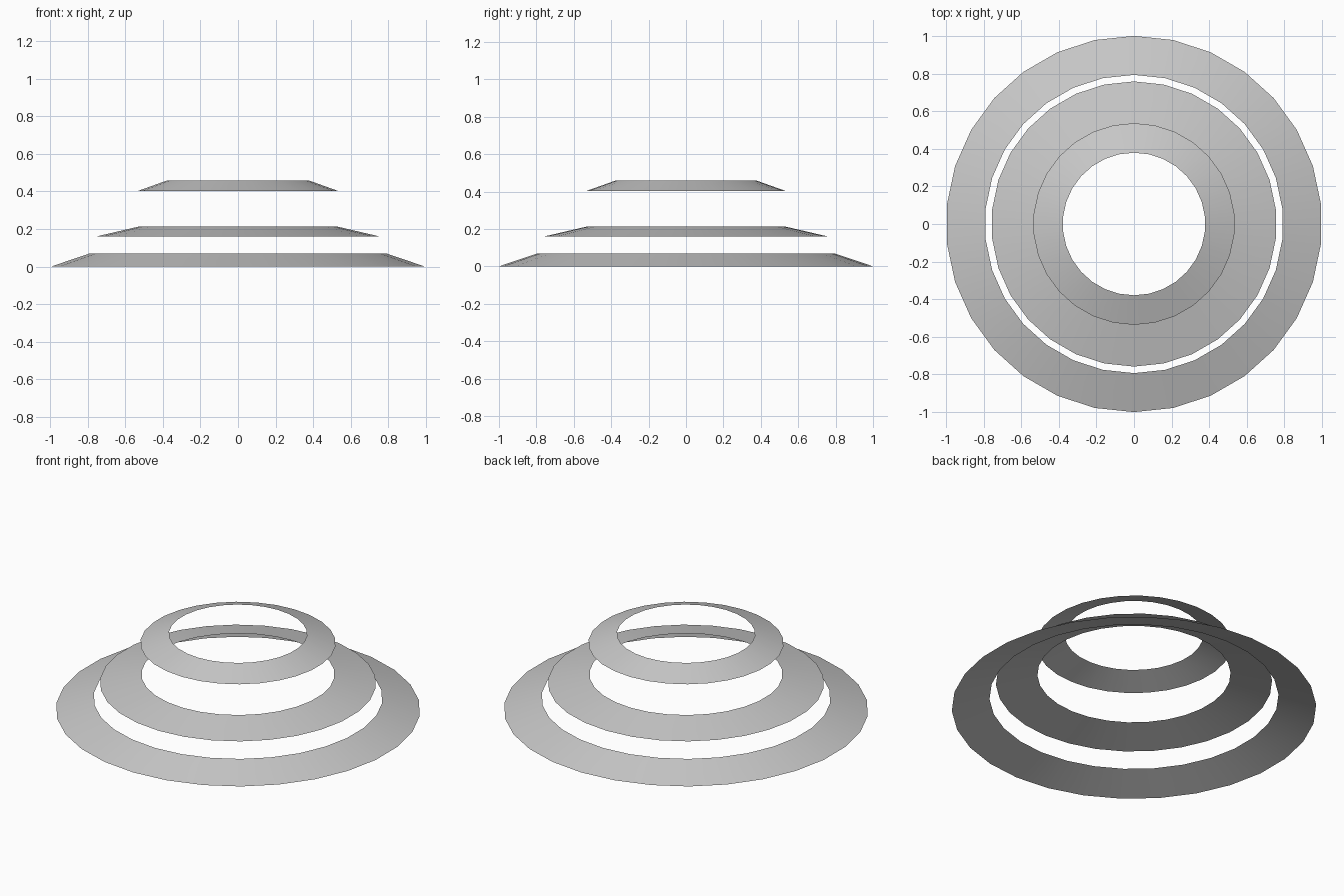
import bpy
import bmesh
from math import sin, cos, pi, radians

cube = bpy.data.objects.get("Cube")
if cube:
    bpy.data.objects.remove(cube, do_unlink=True)

SIDES = 30

grey = bpy.data.materials.new("light_grey")
grey.use_nodes = True
colour = (0.58, 0.58, 0.58, 1)
grey.diffuse_color = colour
grey.node_tree.nodes["Principled BSDF"].inputs["Base Color"].default_value = colour


def sloped_ring(name, outer, inner, z_low, z_high):
    """Open conical band, wide at the bottom, with a corner on the y axis."""
    bm = bmesh.new()

    def loop(radius, z):
        angles = [2 * pi * i / SIDES for i in range(SIDES)]
        return [bm.verts.new((-radius * sin(a), radius * cos(a), z)) for a in angles]

    low, high = loop(outer, z_low), loop(inner, z_high)
    for i in range(SIDES):
        j = (i + 1) % SIDES
        bm.faces.new((low[i], low[j], high[j], high[i]))
    mesh = bpy.data.meshes.new(name)
    bm.to_mesh(mesh)
    bm.free()
    mesh.materials.append(grey)
    ring = bpy.data.objects.new(name, mesh)
    bpy.context.collection.objects.link(ring)
    bpy.ops.object.select_all(action="DESELECT")
    ring.select_set(True)
    bpy.context.view_layer.objects.active = ring
    bpy.ops.object.shade_smooth_by_angle(angle=radians(30))


# Three separate floating bands, stacked from wide to narrow
sloped_ring("bottom_ring", 1.0, 0.793, 0.0, 0.07)
sloped_ring("middle_ring", 0.758, 0.53, 0.16, 0.213)
sloped_ring("top_ring", 0.536, 0.379, 0.402, 0.458)
